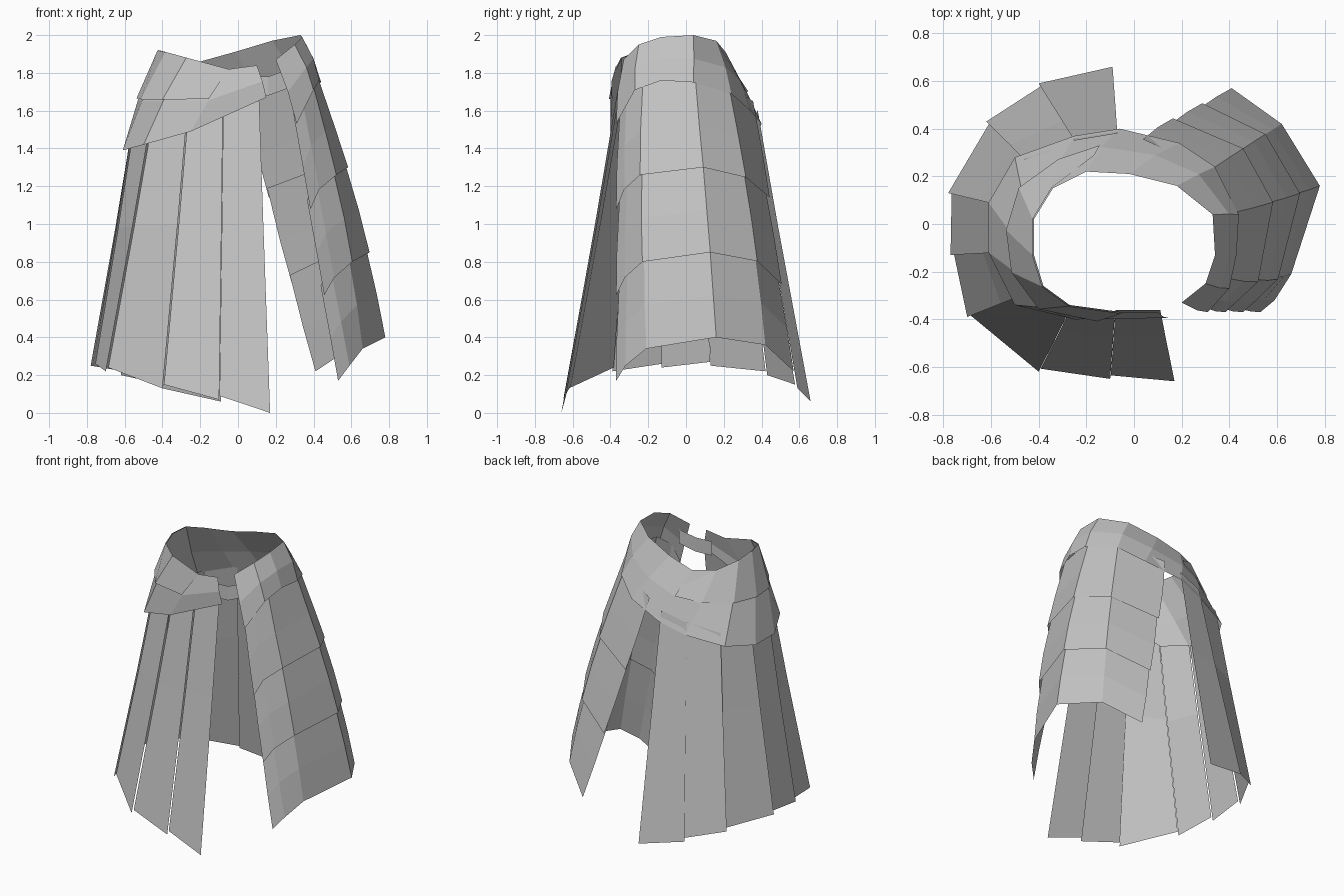
import bpy
import bmesh
import math
from mathutils import Vector

default = bpy.data.objects.get("Cube")
if default:
    bpy.data.objects.remove(default, do_unlink=True)

# One plain cloth colour
cloth = bpy.data.materials.new("grey_cloth")
cloth.use_nodes = True
colour = (0.55, 0.55, 0.55, 1)
cloth.diffuse_color = colour
cloth.node_tree.nodes["Principled BSDF"].inputs["Base Color"].default_value = colour


def points(table):
    return [Vector(p) for p in table]


def blend(first, second, t):
    """Row of points part way between two rows."""
    return [a.lerp(b, t) for a, b in zip(first, second)]


def swell(row, amount, lift=0.0):
    """Push a row away from the vertical axis (or towards it)."""
    moved = []
    for p in row:
        outward = Vector((p.x, p.y, 0)).normalized()
        moved.append(p + outward * amount + Vector((0, 0, lift)))
    return moved


def sheet(name, rows):
    """Loft a flat-shaded sheet of cloth through matching rows."""
    bm = bmesh.new()
    grid = [[bm.verts.new(p) for p in row] for row in rows]
    for upper, lower in zip(grid, grid[1:]):
        for i in range(len(upper) - 1):
            bm.faces.new((upper[i], lower[i], lower[i + 1], upper[i + 1]))
    mesh = bpy.data.meshes.new(name)
    bm.to_mesh(mesh)
    bm.free()
    mesh.materials.append(cloth)
    obj = bpy.data.objects.new(name, mesh)
    bpy.context.collection.objects.link(obj)
    return obj


# Waist wrap: runs from the front left, round the back, to the front again
waist_top = points([
    (.2, -.33, 1.87), (.3, -.25, 1.95), (.34, -.13, 1.99), (.33, .04, 2),
    (.18, .16, 1.97), (-.02, .21, 1.91), (-.2, .22, 1.86), (-.34, .15, 1.87),
    (-.42, .02, 1.91), (-.42, -.13, 1.92), (-.38, -.26, 1.91),
    (-.27, -.34, 1.88), (-.05, -.37, 1.82), (.1, -.37, 1.84)])
waist_hem = points([
    (.31, -.37, 1.53), (.4, -.27, 1.71), (.43, -.13, 1.76), (.44, .04, 1.75),
    (.34, .24, 1.69), (.19, .34, 1.6), (-.06, .4, 1.53), (-.25, .37, 1.47),
    (-.5, .28, 1.42), (-.61, .09, 1.39), (-.61, -.12, 1.39),
    (-.5, -.34, 1.42), (-.25, -.4, 1.49), (.15, -.39, 1.67)])
waist_middle = swell(blend(waist_top, waist_hem, 0.5), 0.015)
sheet("waist_wrap", [waist_top, waist_middle, waist_hem])

# Upper fold lying over the wrap, with a pointed end at the back
fold_top = swell(waist_top[6:13], 0.006)
fold_hem = swell(blend(waist_top, waist_hem, 0.48)[6:13], 0.026)
fold_top[0] = fold_top[0].lerp(fold_hem[0], 0.6)
sheet("waist_fold", [fold_top, fold_hem])

# Short strap closing the front opening
strap_top = points([(.04, -.35, 1.78), (.16, -.34, 1.78), (.27, -.31, 1.82)])
strap_hem = [p - Vector((0, 0, 0.1)) for p in strap_top]
sheet("front_strap", [strap_top, strap_hem])

# Overlapping tiers on the left side, each tucked under the one above
tier_start = points([
    (.31, -.37, 1.53), (.35, -.33, 1.65), (.41, -.24, 1.72),
    (.44, .05, 1.75), (.34, .24, 1.69), (.04, .38, 1.6)])
tier_end = points([
    (.53, -.37, .17), (.59, -.32, .25), (.66, -.21, .34),
    (.78, .16, .4), (.62, .42, .36), (.41, .57, .22)])
TIERS = 3


def tier_row(t):
    row = blend(tier_start, tier_end, t)
    bulge = 0.035 * math.sin(math.pi * t)
    for i in range(2, 5):
        row[i] = swell([row[i]], bulge)[0]
    return row


for n in range(TIERS):
    start, stop = n / TIERS, (n + 1) / TIERS
    top = swell(tier_row(start), -0.025, 0.05)
    middle = tier_row((start + stop) / 2)
    sheet("left_tier_%d" % (n + 1), [top, swell(middle, -0.005), tier_row(stop)])

# Long panels hanging from the wrap round the right side
panel_top = points([
    (.11, -.36, 1.72), (-.08, -.37, 1.64), (-.27, -.36, 1.58),
    (-.47, -.3, 1.5), (-.57, -.12, 1.46), (-.57, .08, 1.46),
    (-.46, .27, 1.5), (-.25, .35, 1.55), (-.07, .38, 1.6)])
panel_hem = points([
    (.17, -.66, 0), (-.1, -.65, .07), (-.4, -.62, .13),
    (-.7, -.39, .22), (-.77, -.13, .24), (-.78, .13, .25),
    (-.62, .43, .2), (-.4, .59, .13), (-.09, .66, .06)])
for n in range(len(panel_top) - 1):
    top, hem = panel_top[n:n + 2], panel_hem[n:n + 2]
    # The trailing edge slips behind the next panel
    if n < len(panel_top) - 2:
        top[1] = swell(top[1:], -0.01)[0]
        hem[1] = swell(hem[1:], -0.015, 0.02)[0]
    middle = swell(blend(top, hem, 0.4), -0.004)
    sheet("long_panel_%d" % (n + 1), [top, middle, hem])
